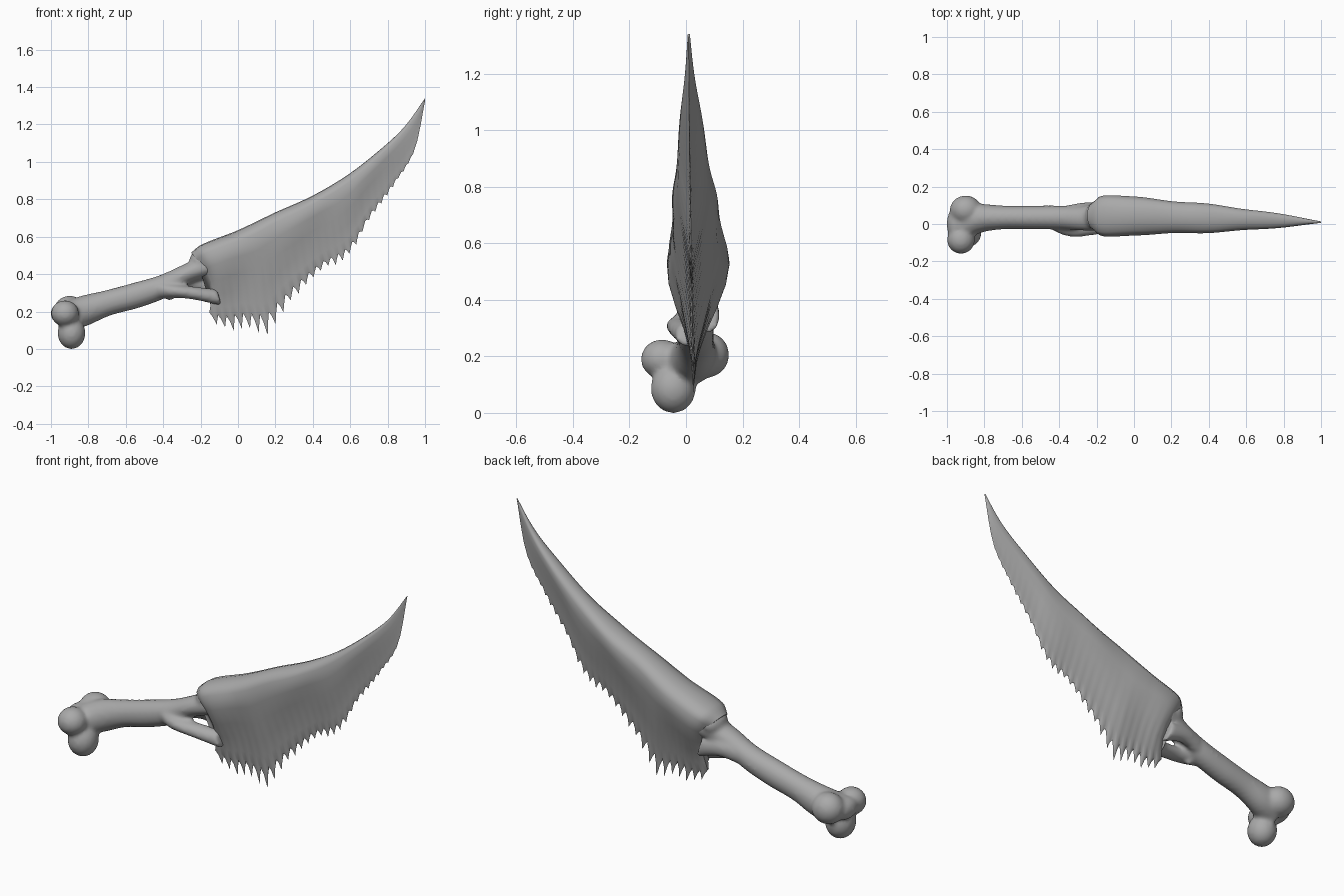
import bpy, bmesh, math, random
from mathutils import Vector, Matrix

random.seed(4)
cube = bpy.data.objects.get("Cube")
if cube:
    bpy.data.objects.remove(cube)

bone = bpy.data.materials.new("bone_grey")
bone.use_nodes = True
bone.diffuse_color = (0.4, 0.4, 0.4, 1)
bone.node_tree.nodes["Principled BSDF"].inputs["Base Color"].default_value = (0.4, 0.4, 0.4, 1)


def curve(points, x):
    """Smooth value at x through (x, value) points."""
    n = len(points)
    i = max(k for k in range(n - 1) if k == 0 or points[k][0] <= x)
    slope = lambda a, b: (points[b][1] - points[a][1]) / (points[b][0] - points[a][0])
    h = points[i + 1][0] - points[i][0]
    t = (x - points[i][0]) / h
    m0, m1 = slope(max(i - 1, 0), i + 1), slope(i, min(i + 2, n - 1))
    a, b = points[i][1], points[i + 1][1]
    return (a * (1 + 2 * t) * (1 - t) ** 2 + h * m0 * t * (1 - t) ** 2
            + b * t * t * (3 - 2 * t) + h * m1 * t * t * (t - 1))


def finish(name, bm, angle):
    bmesh.ops.recalc_face_normals(bm, faces=bm.faces)
    mesh = bpy.data.meshes.new(name)
    bm.to_mesh(mesh)
    bm.free()
    mesh.materials.append(bone)
    obj = bpy.data.objects.new(name, mesh)
    bpy.context.collection.objects.link(obj)
    bpy.ops.object.select_all(action='DESELECT')
    obj.select_set(True)
    bpy.context.view_layer.objects.active = obj
    bpy.ops.object.shade_smooth_by_angle(angle=math.radians(angle))
    return obj


def loft(bm, rings):
    """Skin closed rings of points and cap both ends."""
    rows = [[bm.verts.new(p) for p in ring] for ring in rings]
    n = len(rows[0])
    for a, b in zip(rows, rows[1:]):
        for k in range(n):
            bm.faces.new((a[k], a[(k + 1) % n], b[(k + 1) % n], b[k]))
    bm.faces.new(rows[0])
    bm.faces.new(rows[-1][::-1])


# Blade: wedge sections from the thick spine down to a toothed edge
SPINE = [(-.25, .515), (-.2, .555), (0, .635), (.2, .73), (.4, .82),
         (.6, .94), (.8, 1.1), (.9, 1.2), (1, 1.34)]
EDGE = [(-.13, .12), (-.05, .08), (.04, .07), (.155, .07), (.235, .18), (.33, .29),
        (.47, .42), (.57, .48), (.64, .57), (.7, .68), (.81, .84), (.92, 1.01),
        (.96, 1.12), (1, 1.33)]
HALF = [(-.25, .07), (-.21, .105), (-.15, .115), (0, .1), (.4, .075), (.8, .034), (1, .004)]
DEPTH = [(-.13, .08), (.1, .13), (.25, .08), (.5, .055), (.8, .025), (1, .0)]
SECTION = [(.01, .4), (.045, .78), (.12, 1), (.3, .88), (.5, .62), (.7, .36), (.88, .17), (1, .08)]
TEETH, STEPS = 32, 4
SHAPE = [0, .35, 1, .45]

rings = []
size = 1
for i in range(TEETH * STEPS + 1):
    s = i / (TEETH * STEPS)
    phase = i % STEPS
    if phase == 0:
        size = random.uniform(.6, 1)
    rise = SHAPE[phase]
    ex = -.13 + 1.13 * (1 - (1 - s) ** 1.3)
    sx = -.25 + (ex + .13) * 1.25 / 1.13
    top = Vector((sx, 0, curve(SPINE, sx)))
    low = Vector((ex, 0, curve(EDGE, ex)))
    chord = low - top
    down = chord.normalized()
    depth = min(curve(DEPTH, ex), chord.length * .3)
    valley = low - down * depth
    tip = valley + down * (depth * size * rise + .003)
    half = curve(HALF, sx)
    mid = .045 - .035 * max(0, sx)
    sides = []
    for u, f in SECTION:
        p = top.lerp(valley, u)
        p.x += .05 * math.sin(math.pi * u) * (1 - s) ** 10
        groove = 1 + .25 * (rise - .4) * max(0, u - .5)
        ripple = 1 + .04 * math.sin(17 * sx + 9 * u)
        sides.append((p, half * f * groove * ripple, mid * (1 - u) + .03 * u * (1 - s * .7)))
    edge_y = .03 * (1 - s * .7)
    ring = [top + Vector((0, mid, 0))]
    ring += [p + Vector((0, c - w, 0)) for p, w, c in sides]
    ring += [tip + Vector((0, edge_y, 0))]
    ring += [p + Vector((0, c + w, 0)) for p, w, c in reversed(sides)]
    rings.append(ring)
bm = bmesh.new()
loft(bm, rings)
finish("toothed_blade", bm, 50)


# Handle: a bone shaft that forks into the blade and ends in rounded knuckles
def tube(bm, path, sides=16, steps=6):
    """Path rows are x, y, z, radius in y, radius in z."""
    cols = [[(k, row[c]) for k, row in enumerate(path)] for c in range(5)]
    rings = []
    for i in range((len(path) - 1) * steps + 1):
        x, y, z, ry, rz = (curve(c, i / steps) for c in cols)
        rings.append([Vector((x - .3 * rz * math.sin(a), y + ry * math.cos(a), z + rz * math.sin(a)))
                      for a in (math.tau * k / sides for k in range(sides))])
    loft(bm, rings)


def lump(bm, centre, radii):
    bmesh.ops.create_uvsphere(bm, u_segments=24, v_segments=16, radius=1,
                              matrix=Matrix.Translation(centre) @ Matrix.Diagonal((*radii, 1)))


bm = bmesh.new()
# Shaft and upper fork
tube(bm, [(-.92, .0, .17, .1, .075), (-.82, .03, .205, .078, .078), (-.7, .035, .245, .064, .066),
          (-.55, .035, .285, .064, .066), (-.4, .035, .335, .064, .06),
          (-.28, .03, .4, .065, .05), (-.14, .045, .45, .085, .06)])
# Lower fork
tube(bm, [(-.46, .03, .315, .05, .05), (-.36, -.015, .31, .05, .038),
          (-.25, -.02, .3, .045, .036), (-.1, .01, .275, .045, .045)])
# Rear fork
tube(bm, [(-.38, .06, .34, .035, .045), (-.27, .08, .36, .035, .045), (-.15, .08, .34, .04, .06)])
# Knuckles
lump(bm, (-.925, -.085, .19), (.075, .075, .07))
lump(bm, (-.89, -.045, .085), (.075, .08, .086))
lump(bm, (-.9, .075, .205), (.085, .078, .08))
lump(bm, (-.95, .0, .19), (.052, .09, .055))
# Socket swelling and spur
lump(bm, (-.2, .045, .47), (.06, .08, .06))
lump(bm, (-.365, .0, .275), (.016, .016, .022))
handle = finish("bone_handle", bm, 180)
remesh = handle.modifiers.new("fuse", 'REMESH')
remesh.mode = 'VOXEL'
remesh.voxel_size = .011
remesh.use_smooth_shade = True
smooth = handle.modifiers.new("soften", 'SMOOTH')
smooth.factor = .5
smooth.iterations = 7
